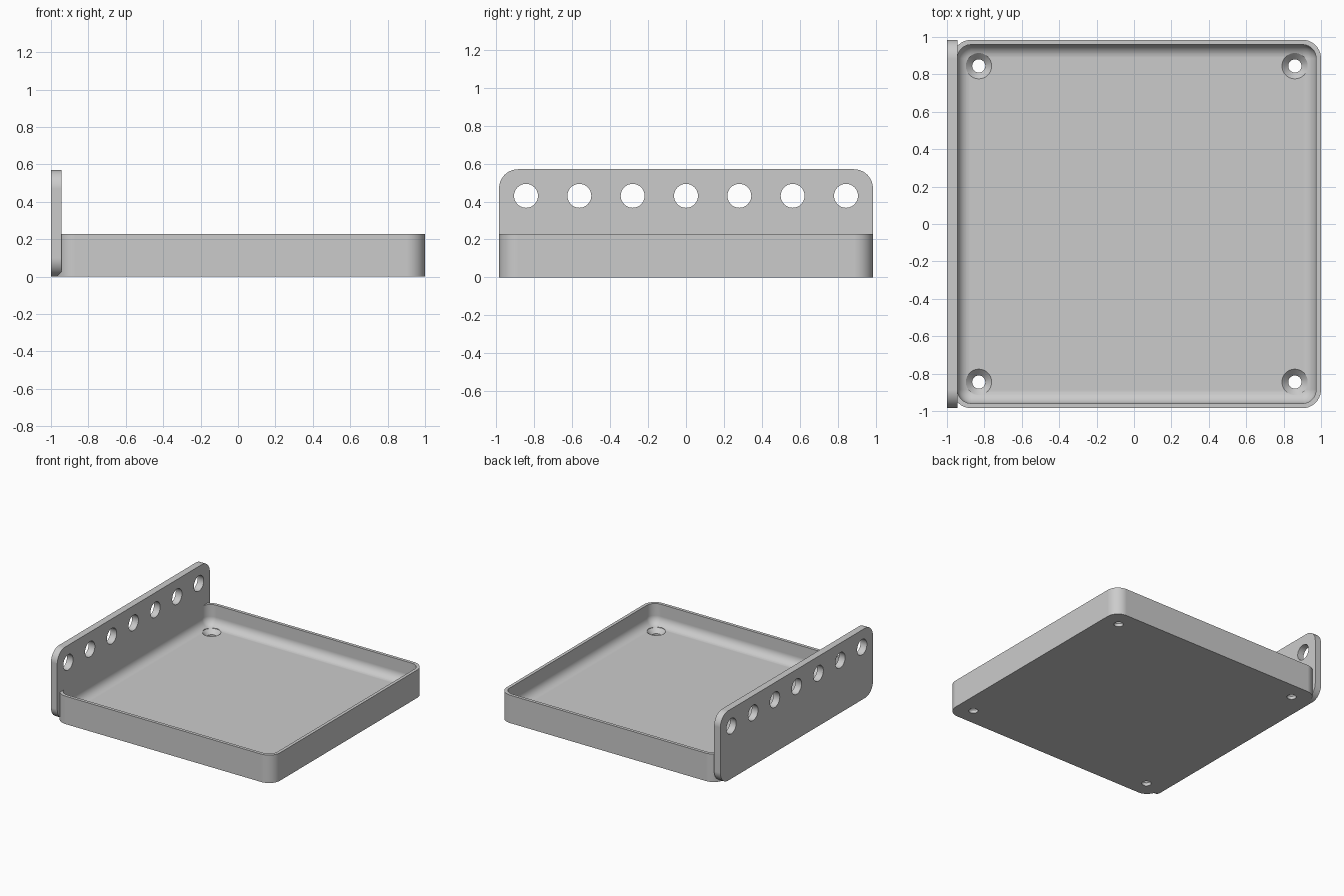
import bpy, bmesh
from math import sin, cos, pi
from mathutils import Vector

if "Cube" in bpy.data.objects:
    bpy.data.objects.remove(bpy.data.objects["Cube"], do_unlink=True)

grey = bpy.data.materials.new("plain grey")
grey.use_nodes = True
colour = (0.6, 0.6, 0.6, 1)
grey.diffuse_color = colour
grey.node_tree.nodes["Principled BSDF"].inputs["Base Color"].default_value = colour


def rounded(cx, cy, hx, hy, r, seg=10):
    """Outline of a rounded rectangle."""
    pts = []
    for k, (sx, sy) in enumerate([(1, 1), (-1, 1), (-1, -1), (1, -1)]):
        for i in range(seg + 1):
            a = (k + i / seg) * pi / 2
            pts.append((cx + sx * (hx - r) + r * cos(a), cy + sy * (hy - r) + r * sin(a)))
    return pts


def circle(cx, cy, r, seg=40):
    return [(cx + r * cos(2 * pi * i / seg), cy + r * sin(2 * pi * i / seg)) for i in range(seg)]


def loft(bm, rings, place):
    """Join (outline, height) rings into a closed solid."""
    loops = [[bm.verts.new(place(u, v, h)) for u, v in ring] for ring, h in rings]
    n = len(loops[0])
    for a, b in zip(loops, loops[1:]):
        for i in range(n):
            j = (i + 1) % n
            bm.faces.new((a[i], a[j], b[j], b[i]))
    bm.faces.new(loops[0][::-1])
    bm.faces.new(loops[-1])


def upright(u, v, h):
    return Vector((u, v, h))


def sideways(u, v, h):
    return Vector((h, u, v))


def make(name, solids, place):
    bm = bmesh.new()
    for rings in solids:
        loft(bm, rings, place)
    bmesh.ops.recalc_face_normals(bm, faces=bm.faces)
    mesh = bpy.data.meshes.new(name)
    bm.to_mesh(mesh)
    bm.free()
    mesh.materials.append(grey)
    ob = bpy.data.objects.new(name, mesh)
    bpy.context.collection.objects.link(ob)
    return ob


def drill(ob, cutter):
    """Cut the holes, then shade smooth with flat faces kept flat."""
    cutter.hide_render = True
    bpy.ops.object.select_all(action='DESELECT')
    bpy.context.view_layer.objects.active = ob
    ob.select_set(True)
    mod = ob.modifiers.new("holes", 'BOOLEAN')
    mod.operation = 'DIFFERENCE'
    mod.solver = 'EXACT'
    mod.object = cutter
    bpy.ops.object.modifier_apply(modifier=mod.name)
    bpy.data.objects.remove(cutter, do_unlink=True)
    bpy.ops.object.shade_smooth_by_angle(angle=pi / 6)
    normals = ob.modifiers.new("flat faces", 'WEIGHTED_NORMAL')
    normals.weight = 100
    normals.keep_sharp = True


# Tray: outer wall, thin rim, and a cavity with a filleted floor
cx, half, corner, wall = 0.015, 0.985, 0.1, 0.026
height, floor, fillet = 0.228, 0.06, 0.07


def square(inset):
    return rounded(cx, 0, half - inset, half - inset, corner - inset)


rings = [(square(0), 0), (square(0), height), (square(wall), height)]
for i in range(11):
    a = i / 10 * pi / 2
    rings.append((square(wall + fillet * (1 - cos(a))), floor + fillet * (1 - sin(a))))
tray = make("tray", [rings], upright)

# Countersunk screw holes in the four corners
screw, head = 0.035, 0.069
profile = [(screw, -0.1), (screw, floor - 0.034), (head, floor), (head, height - 0.05)]
screws = [[(circle(cx + sx * 0.845, sy * 0.845, r), z) for r, z in profile]
          for sx in (-1, 1) for sy in (-1, 1)]
drill(tray, make("screw_cutter", screws, upright))

# Upright side plate with a row of seven holes
top = 0.57
outline = rounded(0, top / 2, half, top / 2, corner)
plate = make("side_plate", [[(outline, -1), (outline, -0.944)]], sideways)
row = [[(circle(i * 0.281, 0.43, 0.063), x) for x in (-1.2, -0.8)] for i in range(-3, 4)]
drill(plate, make("row_cutter", row, sideways))
